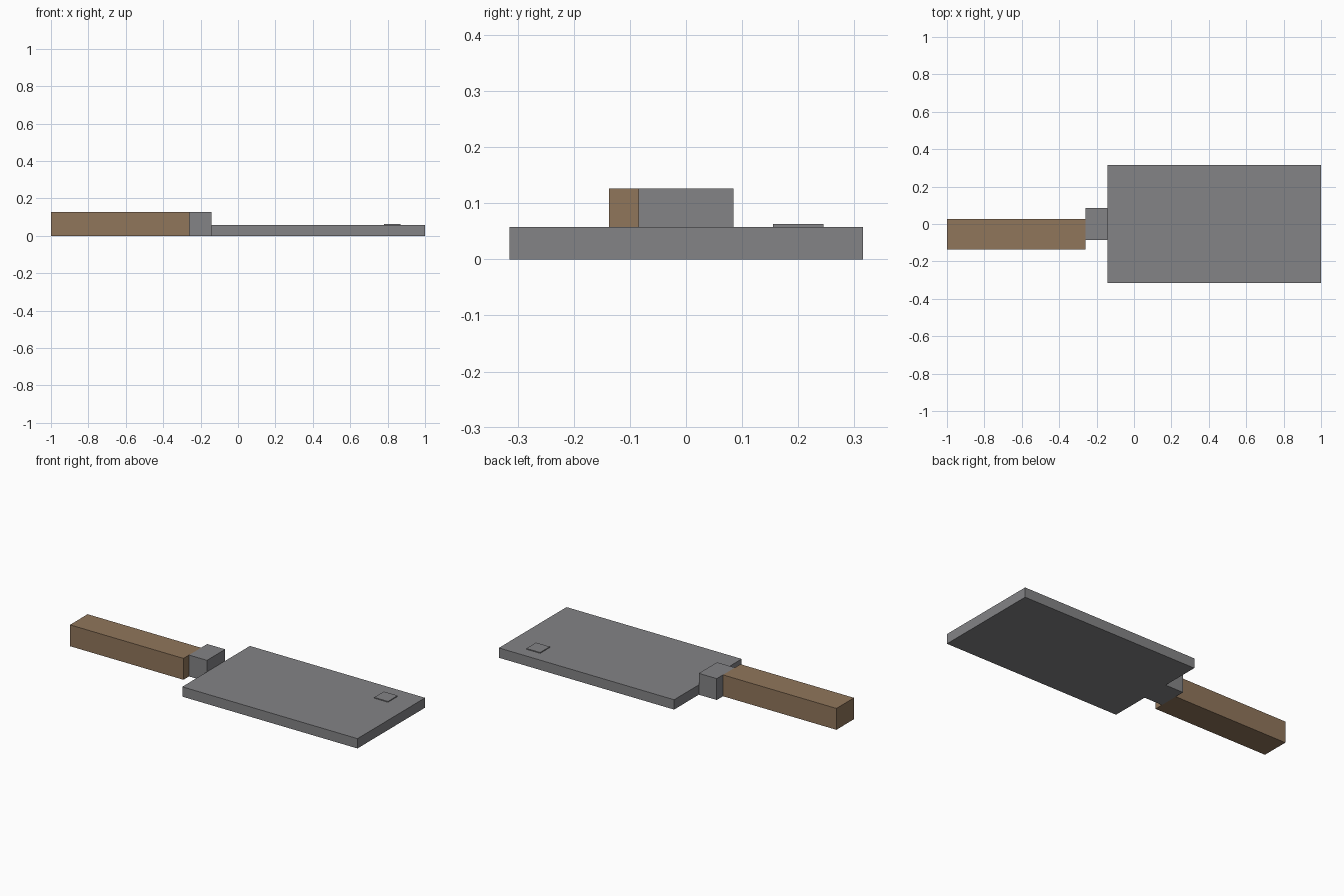
import bpy

if "Cube" in bpy.data.objects:
    bpy.data.objects.remove(bpy.data.objects["Cube"], do_unlink=True)


def make_material(name, rgb):
    mat = bpy.data.materials.new(name)
    mat.use_nodes = True
    color = (*rgb, 1.0)
    mat.diffuse_color = color
    mat.node_tree.nodes["Principled BSDF"].inputs["Base Color"].default_value = color
    return mat


def box(name, low, high, mat):
    """Axis-aligned block spanning two opposite corners."""
    center = [(a + b) / 2 for a, b in zip(low, high)]
    bpy.ops.mesh.primitive_cube_add(size=1, location=center)
    obj = bpy.context.object
    obj.name = name
    obj.scale = [b - a for a, b in zip(low, high)]
    bpy.ops.object.transform_apply(location=False, rotation=False, scale=True)
    obj.data.materials.append(mat)
    return obj


steel = make_material("steel grey", (0.23, 0.23, 0.24))
wood = make_material("wood brown", (0.28, 0.18, 0.105))

# Broad flat blade
box("blade", (-0.143, -0.315, 0), (1.0, 0.315, 0.058), steel)
# Thin raised square near the far corner
box("blade_tab", (0.78, 0.155, 0.057), (0.87, 0.245, 0.063), steel)
# Collar joining blade and handle
box("collar", (-0.26, -0.085, 0), (-0.143, 0.085, 0.126), steel)
# Offset wooden handle
box("handle", (-1.0, -0.137, 0), (-0.26, 0.027, 0.126), wood)
